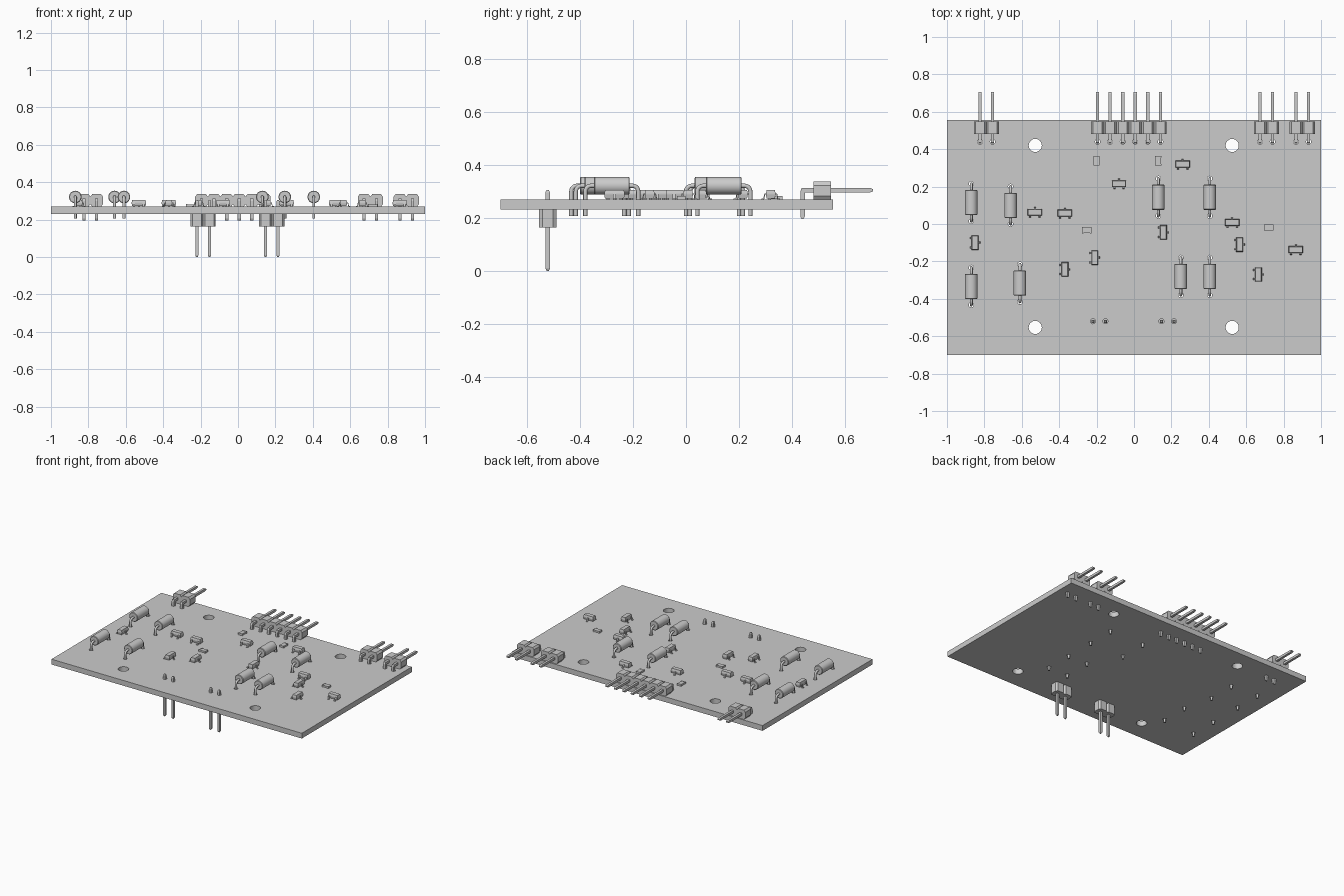
import bpy, bmesh, math
from mathutils import Matrix, Vector

if "Cube" in bpy.data.objects:
    bpy.data.objects.remove(bpy.data.objects["Cube"])

TOP, BOT = 0.269, 0.231      # board faces
PITCH = 0.0672               # header pitch
PW = 0.0085                  # half width of a square pin
OCT = [(-1, -.6), (-.7, -1), (.7, -1), (1, -.6), (1, .6), (.7, 1), (-.7, 1), (-1, .6)]


def finish(bm, name, smooth=False):
    bmesh.ops.recalc_face_normals(bm, faces=bm.faces)
    me = bpy.data.meshes.new(name)
    bm.to_mesh(me)
    bm.free()
    ob = bpy.data.objects.new(name, me)
    bpy.context.collection.objects.link(ob)
    if smooth:
        select(ob)
        bpy.ops.object.shade_smooth_by_angle(angle=math.radians(35))
    return ob


def select(*obs):
    bpy.ops.object.select_all(action='DESELECT')
    for o in obs:
        o.select_set(True)
    bpy.context.view_layer.objects.active = obs[0]


def loft(bm, rings):
    """Skin a list of equal-length closed rings and cap both ends."""
    vs = [[bm.verts.new(p) for p in r] for r in rings]
    n = len(vs[0])
    for a, b in zip(vs, vs[1:]):
        for i in range(n):
            bm.faces.new((a[i], a[(i + 1) % n], b[(i + 1) % n], b[i]))
    bm.faces.new(vs[0])
    bm.faces.new(vs[-1])


def rect(cx, cy, hx, hy, z):
    return [(cx + sx * hx, cy + sy * hy, z) for sx, sy in ((-1, -1), (1, -1), (1, 1), (-1, 1))]


def box(bm, c, h):
    loft(bm, [rect(c[0], c[1], h[0], h[1], c[2] + s * h[2]) for s in (-1, 1)])


def prism_x(bm, yz, x, half):
    """Extrude a y-z profile along x."""
    loft(bm, [[(x + s * half, y, z) for y, z in yz] for s in (-1, 1)])


def place(proto, spots, name):
    for i, (x, y, deg) in enumerate(spots):
        ob = proto if i == 0 else proto.copy()
        if i:
            bpy.context.collection.objects.link(ob)
        ob.name = f"{name}_{i + 1}"
        ob.location = (x, y, TOP)
        ob.rotation_euler = (0, 0, math.radians(deg))


# Layout
resistors = [(-.87, .115), (-.66, .10), (.13, .143), (.405, .143),
             (-.87, -.333), (-.61, -.316), (.25, -.28), (.405, -.28)]
angled = [(-.823, 2), (-.195, 6), (.674, 2), (.866, 2)]
lower = [-.22, .147]
mounts = [(x, y) for x in (-.528, .525) for y in (.42, -.553)]

# Circuit board with drilled holes
bm = bmesh.new()
box(bm, (0, -.0725, (TOP + BOT) / 2), (1, .6275, (TOP - BOT) / 2))
board = finish(bm, "circuit_board")
holes = [(x, y, .035, 32) for x, y in mounts]
holes += [(x, y + s * .1, .013, 12) for x, y in resistors for s in (-1, 1)]
holes += [(x + i * PITCH, .44, .0135, 12) for x, n in angled for i in range(n)]
holes += [(x + i * PITCH, -.52, .0135, 12) for x in lower for i in range(2)]
bm = bmesh.new()
for x, y, r, n in holes:
    bmesh.ops.create_cone(bm, cap_ends=True, segments=n, radius1=r, radius2=r, depth=.2,
                          matrix=Matrix.Translation((x, y, .25)))
cutter = finish(bm, "hole_cutter")
cutter.hide_render = True
mod = board.modifiers.new("holes", 'BOOLEAN')
mod.operation, mod.solver, mod.object = 'DIFFERENCE', 'EXACT', cutter
select(board)
bpy.ops.object.modifier_apply(modifier=mod.name)
bpy.data.objects.remove(cutter)

# Axial resistor: barrel plus one bent wire running through it
AX = .052
bm = bmesh.new()


def ring(y, z, r, ang, n):
    d = Vector((0, math.cos(ang), math.sin(ang)))
    return [Vector((0, y, z)) + d * (r * math.sin(2 * math.pi * k / n))
            + Vector((r * math.cos(2 * math.pi * k / n), 0, 0)) for k in range(n)]


loft(bm, [ring(y, AX, r, math.pi / 2, 32) for y, r in
          ((-.067, .030), (-.064, .0335), (.064, .0335), (.067, .030))])
BR = .022
wire = [(-.1, -.063, math.pi)]
for k in range(6):
    a = math.pi - k * math.pi / 10
    wire.append((-.1 + BR + BR * math.cos(a), AX - BR + BR * math.sin(a), a))
wire += [(-y, z, math.pi - a) for y, z, a in reversed(wire)]
loft(bm, [ring(y, z, .008, a, 12) for y, z, a in wire])
place(finish(bm, "resistor", True), [(x, y, 0) for x, y in resistors], "axial_resistor")

# Three-legged surface-mount transistor
bm = bmesh.new()
loft(bm, [rect(0, 0, .036, .0155, .004), rect(0, 0, .0385, .0185, .018),
          rect(0, 0, .0385, .0185, .022), rect(0, 0, .0355, .015, .036)])
leg = [(.015, .018), (.015, .022), (.024, .022), (.028, .004), (.035, .004),
       (.035, 0), (.025, 0), (.0215, .018)]
for x, s in ((0, 1), (-.025, -1), (.025, -1)):
    prism_x(bm, [(s * y, z) for y, z in leg], x, .0053)
place(finish(bm, "transistor"), [
    (-.53, .063, 0), (-.37, .058, 0), (-.08, .215, 0), (.26, .32, 0), (.525, .008, 0),
    (.865, -.137, 0), (-.85, -.1, -90), (-.37, -.243, -90), (-.21, -.18, -90),
    (.157, -.045, -90), (.565, -.11, -90), (.665, -.27, -90)], "transistor")

# Chip component with two end terminals
bm = bmesh.new()
box(bm, (0, 0, .007), (.018, .0155, .006))
for s in (-1, 1):
    box(bm, (s * .0215, 0, .007), (.0045, .0165, .007))
place(finish(bm, "chip"), [(-.2, .338, 90), (.13, .338, 90), (-.253, -.033, 0),
                           (.72, -.018, 0)], "chip_component")

# Right-angle pin headers along the back edge
H = PITCH / 2
ZP = .304
pin = [(.44 - PW, .205), (.44 - PW, ZP - .004), (.44 - .003, ZP + PW), (.695, ZP + PW),
       (.705, ZP + PW / 2), (.705, ZP - PW / 2), (.695, ZP - PW), (.44 + PW, ZP - PW),
       (.44 + PW, .205), (.44 + PW / 2, .196), (.44 - PW / 2, .196)]
for k, (x0, n) in enumerate(angled):
    bm = bmesh.new()
    for i in range(n):
        x = x0 + i * PITCH
        loft(bm, [[(x + u * H, y, TOP + H + v * H) for u, v in OCT] for y in (.481, .547)])
        prism_x(bm, pin, x, PW)
    finish(bm, f"angled_header_{k + 1}")

# Straight pin headers hanging below the front edge
for k, x0 in enumerate(lower):
    bm = bmesh.new()
    for i in range(2):
        x = x0 + i * PITCH
        loft(bm, [[(x + u * H, -.522 + v * H, z) for u, v in OCT] for z in (.164, BOT)])
        loft(bm, [rect(x, -.522, w, w, z) for w, z in
                  ((PW / 2, 0), (PW, .009), (PW, .296), (PW / 2, .305))])
    finish(bm, f"lower_header_{k + 1}")
